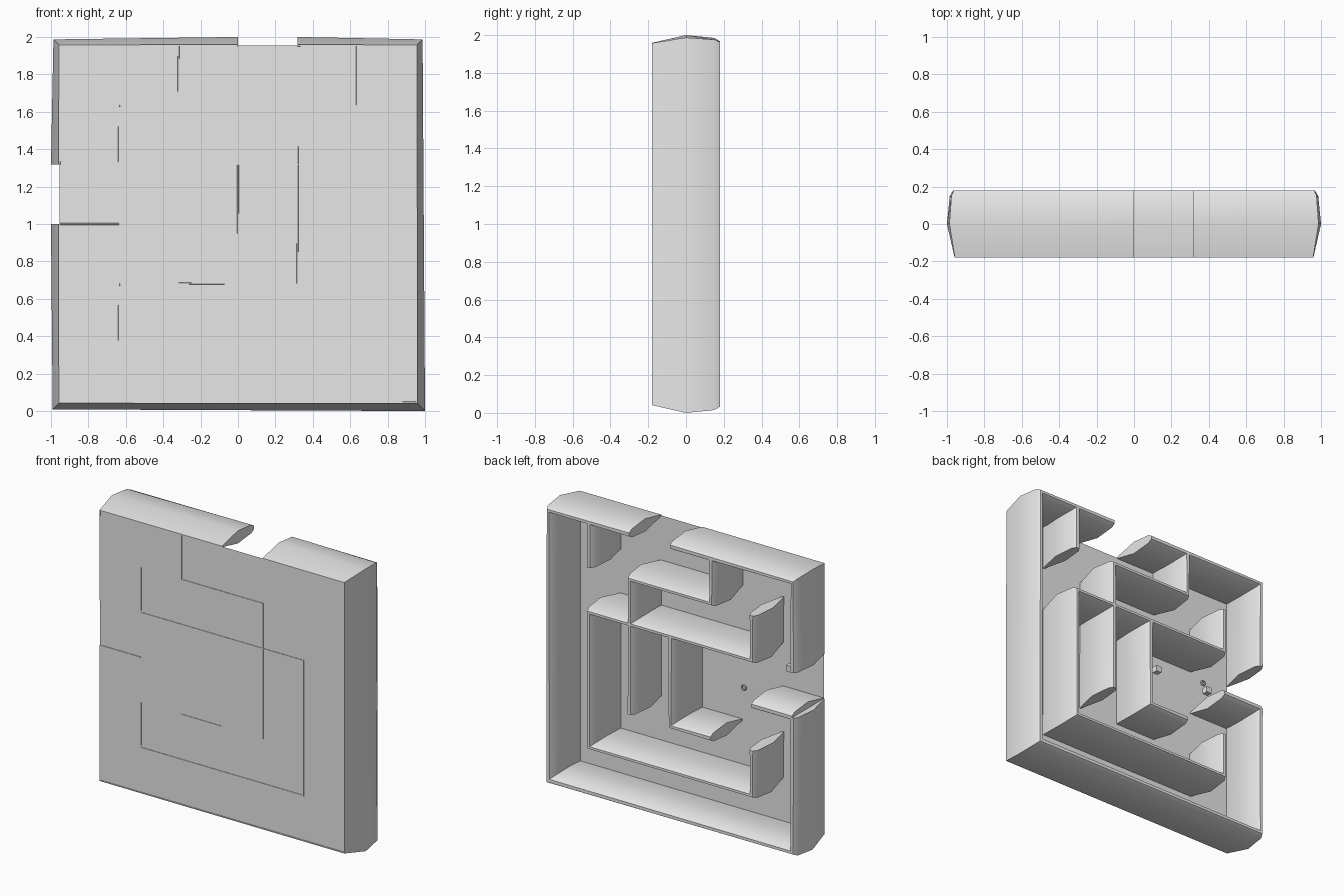
import bpy, bmesh, math
from mathutils import Vector

if "Cube" in bpy.data.objects:
    bpy.data.objects.remove(bpy.data.objects["Cube"])

P = 1.91 / 6            # maze cell pitch
BASE = 0.045            # height of the lowest wall line
# wall cross-section: (depth y, half thickness)
SECTION = [(-0.18, 0.004), (0.0, 0.045), (0.15, 0.03), (0.18, 0.012)]

grey = bpy.data.materials.new("light grey")
grey.diffuse_color = (0.8, 0.8, 0.8, 1)
grey.use_nodes = True
grey.node_tree.nodes["Principled BSDF"].inputs["Base Color"].default_value = grey.diffuse_color


def finish(name, bm, smooth=False):
    bmesh.ops.recalc_face_normals(bm, faces=bm.faces[:])
    me = bpy.data.meshes.new(name)
    bm.to_mesh(me)
    bm.free()
    ob = bpy.data.objects.new(name, me)
    bpy.context.collection.objects.link(ob)
    me.materials.append(grey)
    if smooth:
        bpy.ops.object.select_all(action='DESELECT')
        ob.select_set(True)
        bpy.context.view_layer.objects.active = ob
        bpy.ops.object.shade_smooth_by_angle(angle=math.radians(30))
    return ob


def wall(name, cells, scale=None):
    """Sweep the lens section along grid nodes, with slightly pinched corners."""
    scale = scale or {}
    pts = [Vector(((i - 3) * P, BASE + j * P)) for i, j in cells]
    dirs = [(b - a).normalized() for a, b in zip(pts, pts[1:])]
    norms = [Vector((-d.y, d.x)) for d in dirs]
    bm = bmesh.new()
    rings = []
    for k, p in enumerate(pts):
        if k == 0:
            off = norms[0]
        elif k == len(pts) - 1:
            off = norms[-1]
        else:
            off = (norms[k - 1] + norms[k]) * scale.get(cells[k], 0.71)
        loop = [(y, h) for y, h in SECTION] + [(y, -h) for y, h in reversed(SECTION)]
        rings.append([bm.verts.new((p.x + off.x * h, y, p.y + off.y * h)) for y, h in loop])
    n = len(rings[0])
    for a, b in zip(rings, rings[1:]):
        for k in range(n):
            bm.faces.new((a[k], a[(k + 1) % n], b[(k + 1) % n], b[k]))
    bm.faces.new(rings[0])
    bm.faces.new(rings[-1])
    finish(name, bm, True)


# outer walls with the two openings
wall("outer_wall_top_left", [(3, 6), (0, 6), (0, 4)])
wall("outer_wall_main", [(0, 3), (0, 0), (6, 0), (6, 6), (4, 6)],
     {(0, 0): 0.8, (6, 0): 1.0})

# inner walls
wall("inner_wall_spiral", [(1, 5), (1, 4), (5, 4), (5, 1), (1, 1), (1, 2)])
wall("inner_wall_top", [(2, 6), (2, 5), (4, 5), (4, 2)])
wall("inner_wall_hook", [(3, 4), (3, 2), (2, 2)])
wall("inner_wall_top_stub", [(5, 6), (5, 5)])
wall("inner_wall_left_stub", [(0, 3), (1, 3)])

# thin floor sheet close to the front
bm = bmesh.new()
h = 3 * P
bm.faces.new([bm.verts.new((x, -0.177, z)) for x, z in
              ((-h, BASE), (h, BASE), (h, BASE + 2 * h), (-h, BASE + 2 * h))])
floor = finish("floor_plate", bm)
if floor.data.polygons[0].normal.y > 0:
    floor.data.flip_normals()

# two small cubes and a ring near the left opening
for name, x in (("small_cube_left", -0.735), ("small_cube_right", -0.30)):
    bm = bmesh.new()
    bmesh.ops.create_cube(bm, size=0.042)
    bmesh.ops.translate(bm, verts=bm.verts[:], vec=(x, -0.12, 1.18))
    finish(name, bm)

bpy.ops.mesh.primitive_torus_add(major_segments=16, minor_segments=8, major_radius=0.016,
                                 minor_radius=0.007, location=(-0.52, 0.095, 1.065),
                                 rotation=(math.pi / 2, 0, 0))
ring = bpy.context.object
ring.name = "small_ring"
ring.data.materials.append(grey)
bpy.ops.object.shade_smooth_by_angle()
